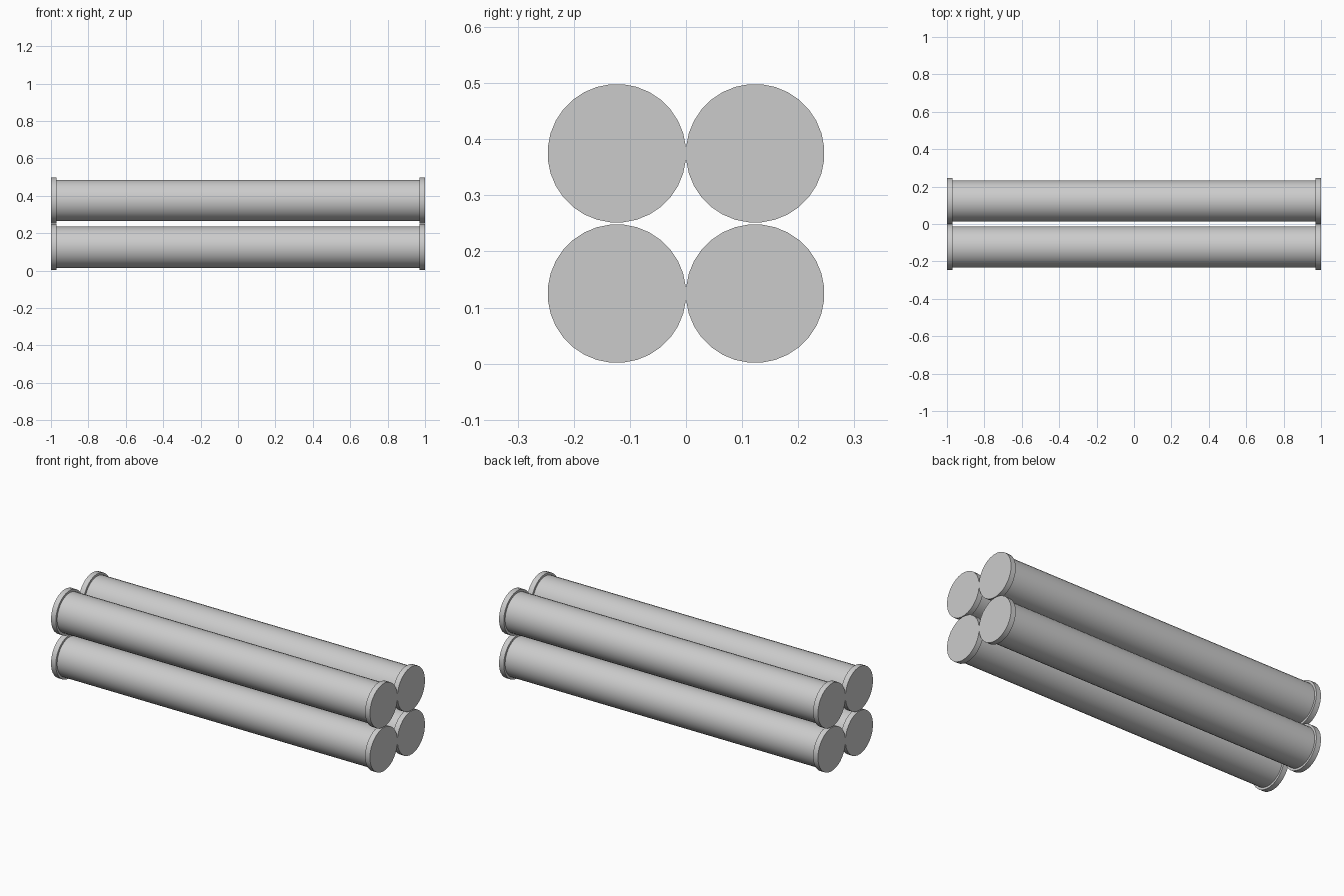
import bpy, bmesh, math

if "Cube" in bpy.data.objects:
    bpy.data.objects.remove(bpy.data.objects["Cube"])

SIDES = 32
R_BODY, R_RIM = 0.111, 0.1235
RIM = 0.03
# Half-turn profile along x: rim, body, rim
PROFILE = [(-1, R_RIM), (-1 + RIM, R_RIM), (-1 + RIM, R_BODY),
           (1 - RIM, R_BODY), (1 - RIM, R_RIM), (1, R_RIM)]


def pipe(name, y, z):
    bm = bmesh.new()
    rings = []
    for x, r in PROFILE:
        ring = []
        for i in range(SIDES):
            a = 2 * math.pi * (i + 0.5) / SIDES
            ring.append(bm.verts.new((x, r * math.cos(a), r * math.sin(a))))
        rings.append(ring)
    for a, b in zip(rings, rings[1:]):
        for i in range(SIDES):
            j = (i + 1) % SIDES
            bm.faces.new((a[i], a[j], b[j], b[i]))
    # Flat end caps
    bm.faces.new(rings[0])
    bm.faces.new(rings[-1])
    bmesh.ops.recalc_face_normals(bm, faces=bm.faces)
    mesh = bpy.data.meshes.new(name)
    bm.to_mesh(mesh)
    bm.free()
    ob = bpy.data.objects.new(name, mesh)
    ob.location = (0, y, z)
    bpy.context.collection.objects.link(ob)
    bpy.ops.object.select_all(action='DESELECT')
    ob.select_set(True)
    bpy.context.view_layer.objects.active = ob
    bpy.ops.object.shade_smooth_by_angle(angle=math.radians(30))


# Stack of four pipes, two by two
for level, z in (("lower", 0.125), ("upper", 0.375)):
    for side, y in (("front", -0.1232), ("back", 0.1232)):
        pipe(f"{level}_{side}_pipe", y, z)
